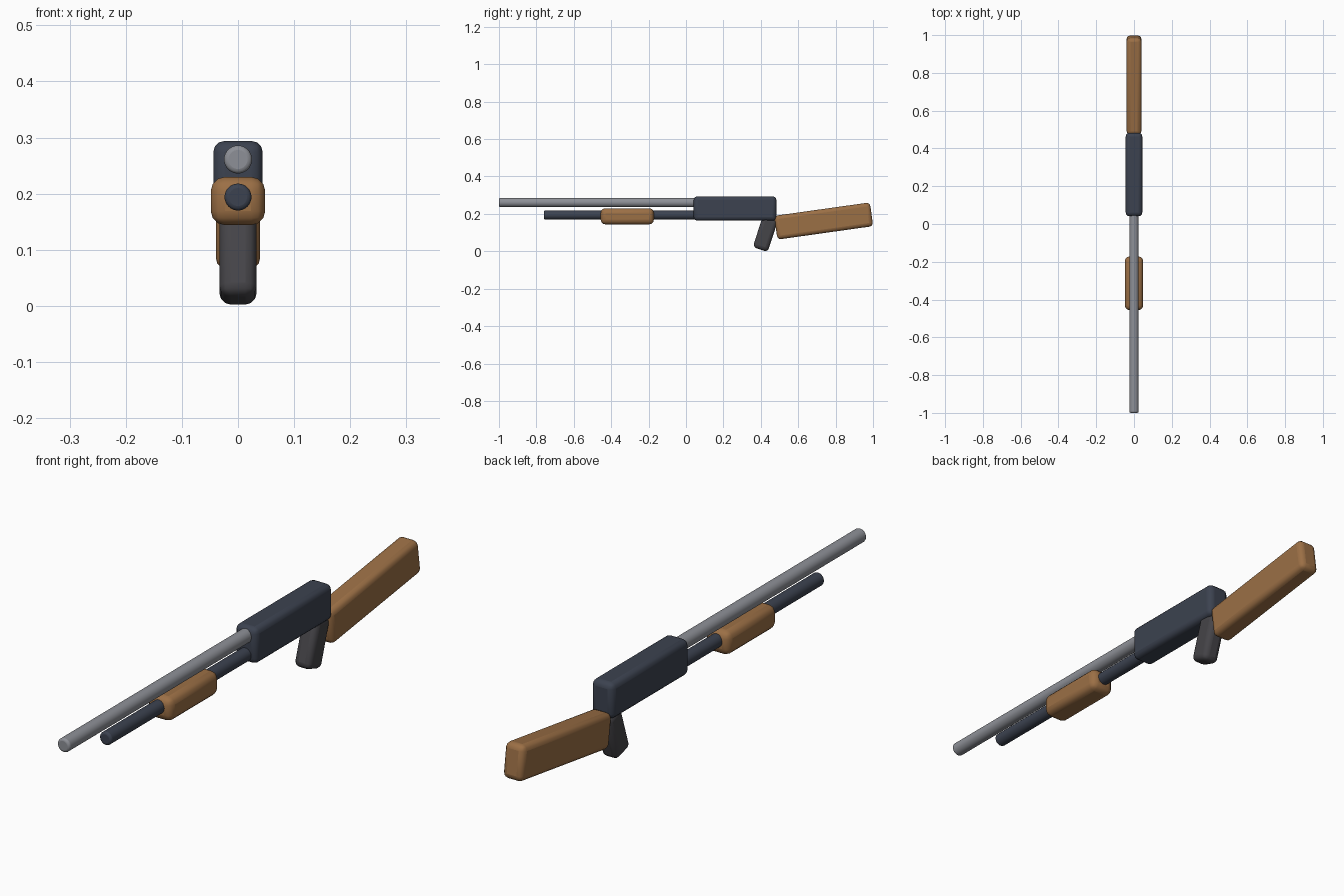
import bpy
from math import radians

if "Cube" in bpy.data.objects:
    bpy.data.objects.remove(bpy.data.objects["Cube"])


def material(name, color):
    m = bpy.data.materials.new(name)
    m.diffuse_color = (*color, 1)
    m.use_nodes = True
    m.node_tree.nodes["Principled BSDF"].inputs["Base Color"].default_value = m.diffuse_color
    return m


wood = material("wood", (0.33, 0.16, 0.06))
steel = material("steel", (0.27, 0.28, 0.31))
dark = material("dark_steel", (0.045, 0.055, 0.08))
rubber = material("rubber", (0.06, 0.058, 0.065))


def finish(name, mat, bevel):
    ob = bpy.context.object
    ob.name = name
    ob.data.materials.append(mat)
    bpy.ops.object.transform_apply(location=False, rotation=False, scale=True)
    mod = ob.modifiers.new("round", 'BEVEL')
    mod.width = bevel
    mod.segments = 3
    mod.limit_method = 'ANGLE'
    mod.angle_limit = radians(40)
    bpy.ops.object.shade_smooth_by_angle(angle=radians(40))


def block(name, loc, size, mat, bevel, tilt=0):
    bpy.ops.mesh.primitive_cube_add(size=1, location=loc, rotation=(radians(tilt), 0, 0))
    bpy.context.object.scale = size
    finish(name, mat, bevel)


def tube(name, y0, y1, z, r, mat):
    bpy.ops.mesh.primitive_cylinder_add(vertices=32, radius=r, depth=y1 - y0,
                                        location=(0, (y0 + y1) / 2, z),
                                        rotation=(radians(90), 0, 0))
    finish(name, mat, 0.008)


# Barrel and magazine tube
tube("barrel", -1.0, 0.10, 0.261, 0.025, steel)
tube("magazine_tube", -0.76, 0.10, 0.194, 0.024, dark)

# Sliding fore-end and receiver
block("fore_end", (0, -0.314, 0.187), (0.097, 0.284, 0.086), wood, 0.025)
block("receiver", (0, 0.262, 0.229), (0.088, 0.442, 0.130), dark, 0.02)

# Grip and shoulder stock
block("grip", (0, 0.424, 0.093), (0.066, 0.084, 0.175), rubber, 0.02, -18)
block("stock", (0, 0.736, 0.162), (0.079, 0.517, 0.128), wood, 0.02, 8)
